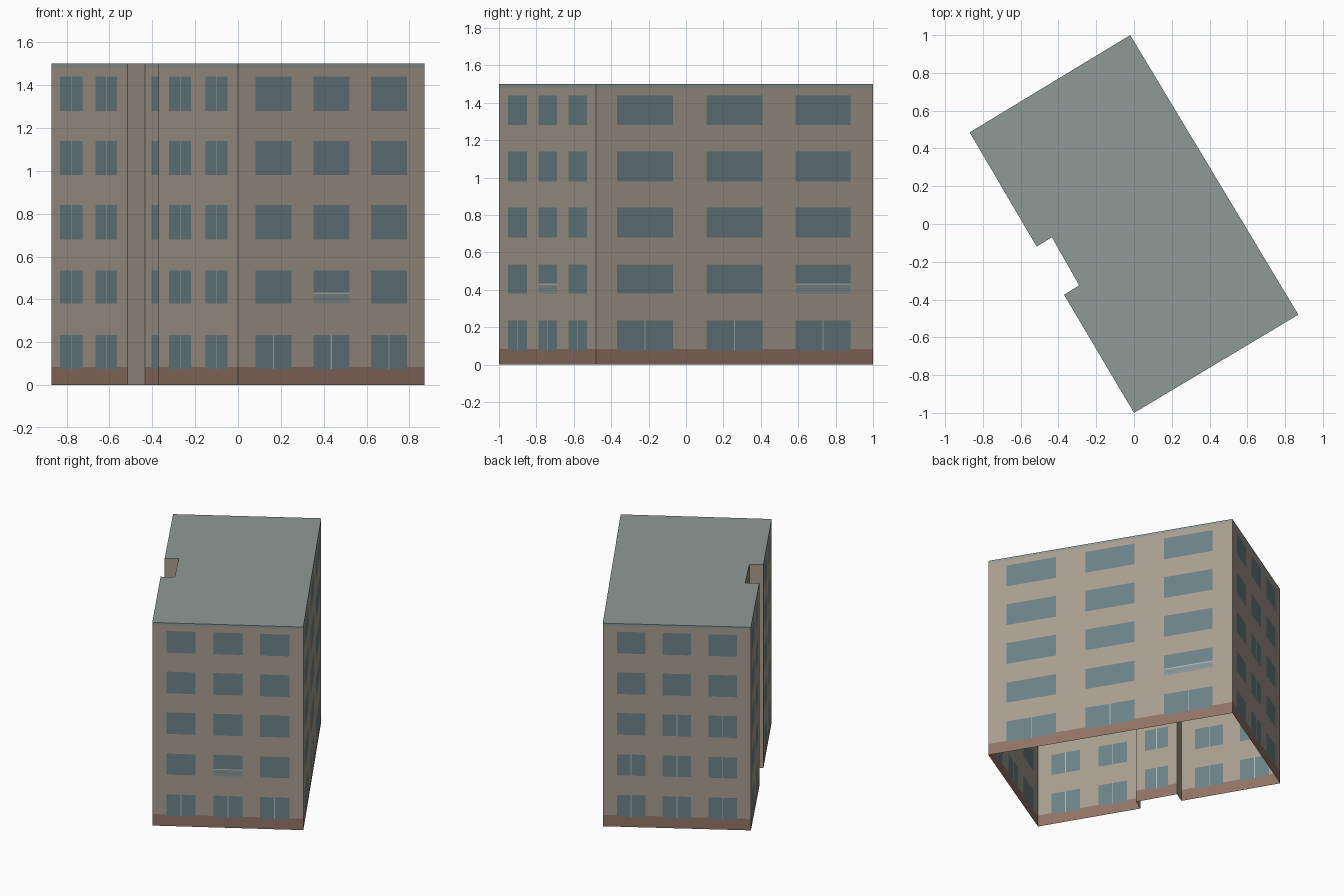
import bpy, bmesh
from mathutils import Vector

if "Cube" in bpy.data.objects:
    bpy.data.objects.remove(bpy.data.objects["Cube"])

HEIGHT = 1.5

# Materials
def material(name, rgb):
    m = bpy.data.materials.new(name)
    m.diffuse_color = (*rgb, 1)
    m.use_nodes = True
    m.node_tree.nodes["Principled BSDF"].inputs["Base Color"].default_value = m.diffuse_color
    return m

MATS = [material("wall_stucco", (0.39, 0.335, 0.275)),
        material("plinth_brown", (0.28, 0.17, 0.13)),
        material("window_glass", (0.15, 0.22, 0.245)),
        material("roof_grey", (0.28, 0.32, 0.31)),
        material("light_trim", (0.42, 0.46, 0.46)),
        material("balcony_panel", (0.24, 0.29, 0.29))]
WALL, PLINTH, GLASS, ROOF, TRIM, PANEL = range(6)

# Footprint corners, anticlockwise from the front corner, with the side notch
G, H, A, B = (0, -1), (0.87, -0.48), (-0.02, 1), (-0.87, 0.485)
C, D, E, F = (-0.515, -0.12), (-0.435, -0.07), (-0.29, -0.325), (-0.37, -0.375)
ROWS = [(0.075, 0.235), (0.38, 0.535), (0.68, 0.84), (0.98, 1.14), (1.28, 1.44)]


def make_object(name, bm):
    mesh = bpy.data.meshes.new(name)
    bm.to_mesh(mesh)
    bm.free()
    for m in MATS:
        mesh.materials.append(m)
    bpy.context.collection.objects.link(bpy.data.objects.new(name, mesh))


def facade(name, p, q, columns=(), mullions=(), balcony=None, banded=True):
    """Flat wall from p to q, cut into a grid and coloured by flush rectangles.
    columns: (start, end) fractions; mullions: (row, column) pairs;
    balcony: one (row, column)."""
    p, q = Vector((*p, 0)), Vector((*q, 0))
    length = (q - p).length
    rects = []                                    # u0, u1, z0, z1, material
    if banded:
        rects += [(0, 1, 0, 0.085, PLINTH), (0, 1, 1.48, HEIGHT, ROOF)]
    for r, (z0, z1) in enumerate(ROWS):
        for c, (u0, u1) in enumerate(columns):
            rects.append((u0, u1, z0, z1, GLASS))
            mid, half = (u0 + u1) / 2, 0.003 / length
            if (r, c) in mullions:
                rects.append((mid - half, mid + half, z0, z1, TRIM))
            if (r, c) == balcony:
                rects.append((u0, u1, z0, z0 + 0.048, PANEL))
                rects.append((u0, u1, z0 + 0.024, z0 + 0.027, GLASS))
                rects.append((u0, u1, z0 + 0.046, z0 + 0.053, TRIM))
    us = sorted({0, 1} | {u for r in rects for u in r[:2]})
    zs = sorted({0, HEIGHT} | {z for r in rects for z in r[2:4]})
    bm = bmesh.new()
    grid = [[bm.verts.new(p.lerp(q, u) + Vector((0, 0, z))) for z in zs] for u in us]
    for i in range(len(us) - 1):
        for j in range(len(zs) - 1):
            face = bm.faces.new((grid[i][j], grid[i + 1][j],
                                 grid[i + 1][j + 1], grid[i][j + 1]))
            u, z = (us[i] + us[i + 1]) / 2, (zs[j] + zs[j + 1]) / 2
            for u0, u1, z0, z1, mat in rects:     # later rectangles win
                if u0 < u < u1 and z0 < z < z1:
                    face.material_index = mat
    make_object(name, bm)


def cells(rows, cols):
    return {(r, c) for r in rows for c in cols}


# Street, long and rear walls with three wide window columns
ends = [(0.095, 0.287), (0.404, 0.597), (0.713, 0.907)]
sides = [(0.075, 0.277), (0.398, 0.6), (0.72, 0.919)]
facade("front_wall", G, H, ends, cells([0], range(3)), (1, 1))
facade("long_wall", H, A, sides, cells([0], range(3)), (1, 2))
facade("rear_wall", A, B, ends, cells([0, 1], range(3)) | {(2, 1), (2, 2)})

# Notched wall with narrow paired windows
facade("notched_wall_rear", B, C, [(0.113, 0.408), (0.577, 0.86)],
       cells(range(5), range(2)))
facade("notch_rear_return", C, D, banded=False)
facade("notch_inner_wall", D, E, [(0.22, 0.78)], cells(range(5), [0]))
facade("notch_front_return", E, F, banded=False)
facade("notched_wall_front", F, G, [(0.13, 0.41), (0.59, 0.87)],
       cells(range(5), range(2)))

# Flat roof; the underside stays open
bm = bmesh.new()
roof = bm.faces.new([bm.verts.new((x, y, HEIGHT)) for x, y in (G, H, A, B, C, D, E, F)])
roof.material_index = ROOF
make_object("roof", bm)
